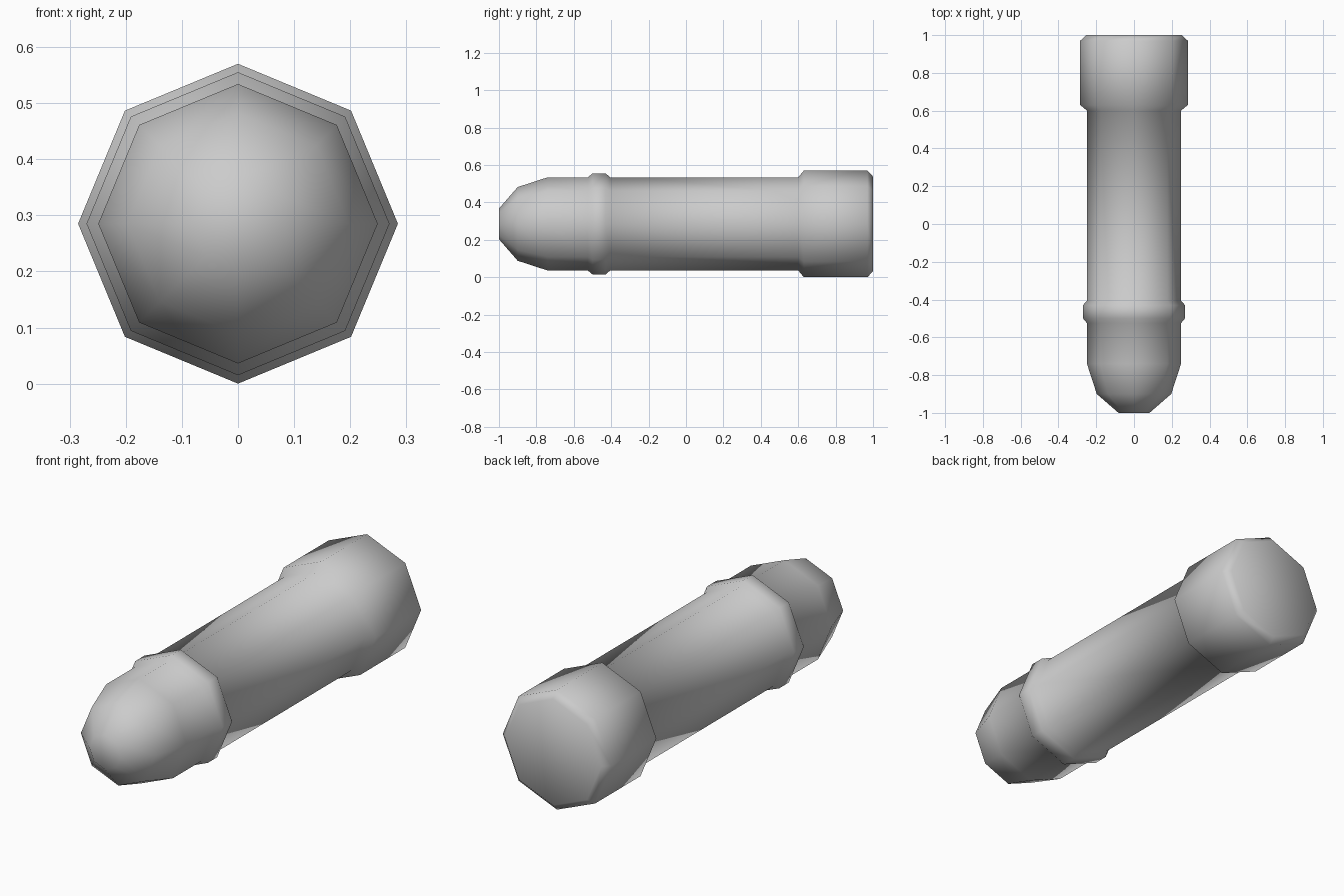
import bpy, bmesh, math

if "Cube" in bpy.data.objects:
    bpy.data.objects.remove(bpy.data.objects["Cube"])

SIDES = 8
AXIS_Z = 0.285

# Profile along the length: (y, radius), nose to rim
nose = [(-1.0, 0.082), (-0.9, 0.197), (-0.74, 0.249)]
band = [(-0.525, 0.249), (-0.5, 0.27), (-0.43, 0.27), (-0.405, 0.249)]
base = [(0.6, 0.249), (0.63, 0.285), (0.97, 0.285), (1.0, 0.253)]


def lathe(name, profile):
    """Spin a profile round the y axis and close both ends."""
    bm = bmesh.new()
    rings = []
    for y, r in profile:
        angles = [2 * math.pi * i / SIDES for i in range(SIDES)]
        rings.append([bm.verts.new((r * math.sin(a), y, AXIS_Z + r * math.cos(a)))
                      for a in angles])
    for a, b in zip(rings, rings[1:]):
        for i in range(SIDES):
            j = (i + 1) % SIDES
            bm.faces.new((a[i], a[j], b[j], b[i]))
    bm.faces.new(rings[0])
    bm.faces.new(rings[-1])
    bmesh.ops.recalc_face_normals(bm, faces=bm.faces)
    for f in bm.faces:
        f.smooth = True
    mesh = bpy.data.meshes.new(name)
    bm.to_mesh(mesh)
    bm.free()
    obj = bpy.data.objects.new(name, mesh)
    bpy.context.collection.objects.link(obj)
    return obj


# One continuous shell: rounded nose, raised band, shaft and thick base
lathe("bullet_shell", nose + band + base)
